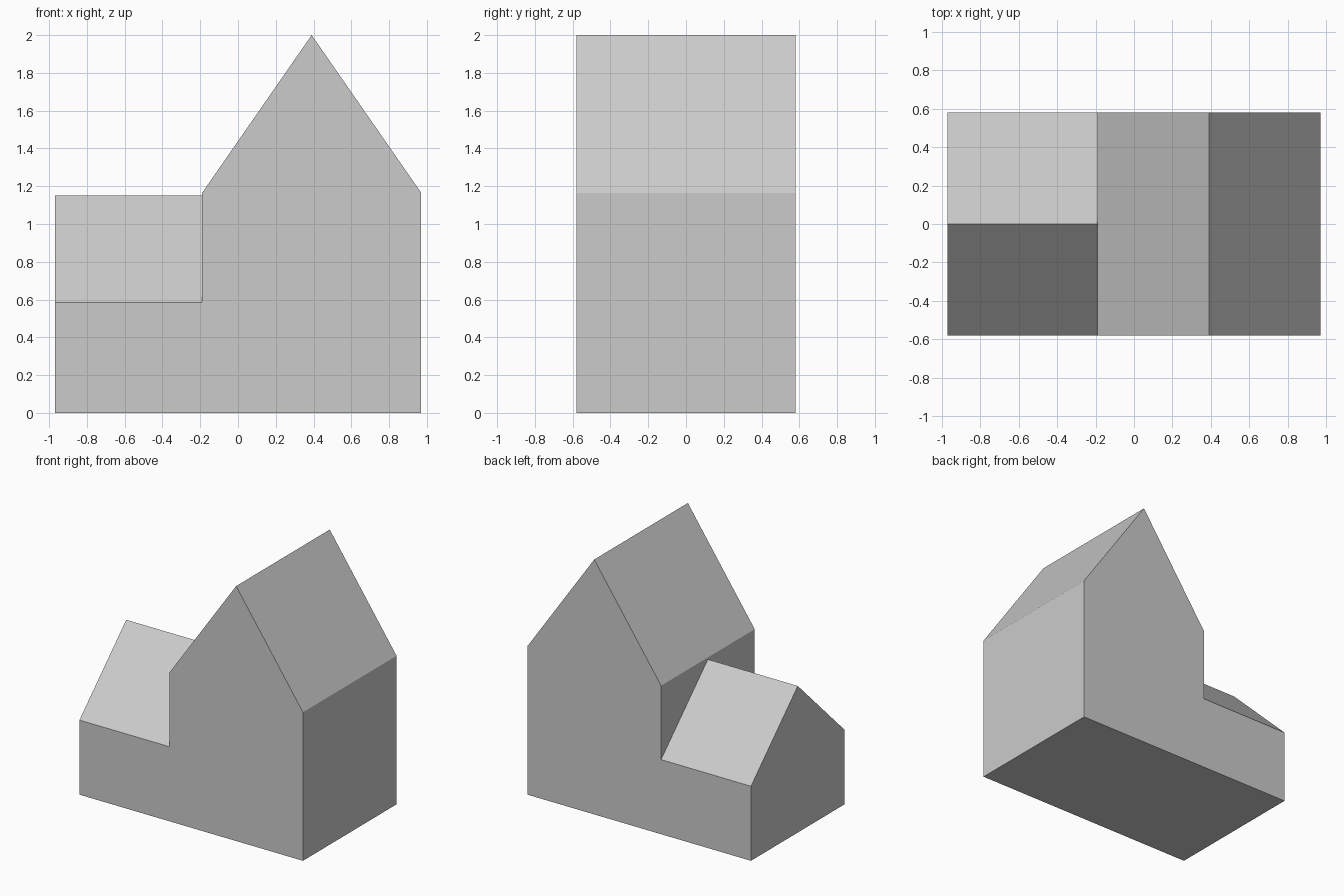
import bpy, bmesh
from mathutils import Vector

cube = bpy.data.objects.get("Cube")
if cube:
    bpy.data.objects.remove(cube, do_unlink=True)

# Single plain colour
GREY = (0.6, 0.6, 0.6, 1.0)
grey = bpy.data.materials.new("light grey")
grey.use_nodes = True
grey.diffuse_color = GREY
grey.node_tree.nodes["Principled BSDF"].inputs["Base Color"].default_value = GREY

HALF_DEPTH = 0.58
LEFT, JOIN, RIGHT = -0.97, -0.19, 0.97


def gabled_block(name, start, along, across, length, eaves, ridge):
    """Extrude a house-shaped gable of width |across| along a direction."""
    start, along, across = Vector(start), Vector(along), Vector(across)
    up = Vector((0, 0, 1))
    gable = [start, start + across, start + across + up * eaves,
             start + across / 2 + up * ridge, start + up * eaves]
    bm = bmesh.new()
    face = bm.faces.new([bm.verts.new(p) for p in gable])
    result = bmesh.ops.extrude_face_region(bm, geom=[face], use_keep_orig=True)
    moved = [g for g in result["geom"] if isinstance(g, bmesh.types.BMVert)]
    bmesh.ops.translate(bm, verts=moved, vec=along * length)
    bmesh.ops.recalc_face_normals(bm, faces=bm.faces)
    mesh = bpy.data.meshes.new(name)
    bm.to_mesh(mesh)
    bm.free()
    mesh.materials.append(grey)
    obj = bpy.data.objects.new(name, mesh)
    bpy.context.collection.objects.link(obj)
    return obj


# Tall block with its ridge running front to back
gabled_block("tower", (JOIN, -HALF_DEPTH, 0), (0, 1, 0), (RIGHT - JOIN, 0, 0),
             2 * HALF_DEPTH, 1.165, 2.0)

# Low block with its ridge running sideways into the tall one
gabled_block("nave", (LEFT, -HALF_DEPTH, 0), (1, 0, 0), (0, 2 * HALF_DEPTH, 0),
             JOIN - LEFT, 0.585, 1.15)
